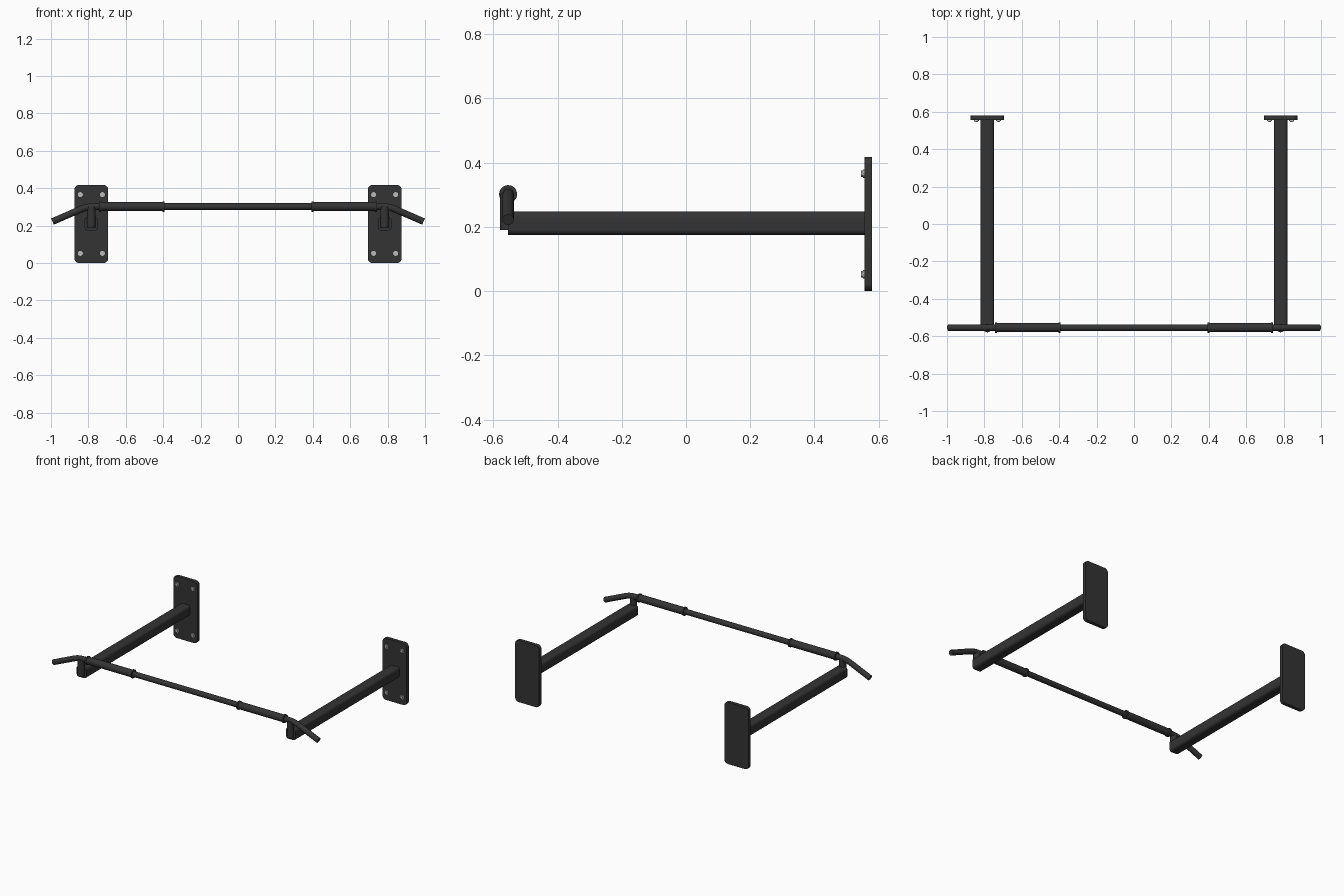
import bpy, math

if "Cube" in bpy.data.objects:
    bpy.data.objects.remove(bpy.data.objects["Cube"])


def material(name, rgb):
    m = bpy.data.materials.new(name)
    m.diffuse_color = (*rgb, 1)
    m.use_nodes = True
    m.node_tree.nodes["Principled BSDF"].inputs["Base Color"].default_value = m.diffuse_color
    return m


BLACK = material("dark coated steel", (0.034, 0.034, 0.034))
ZINC = material("light zinc", (0.5, 0.5, 0.5))


def finish(name, mat, angle=35):
    o = bpy.context.object
    o.name = name
    o.data.materials.append(mat)
    bpy.ops.object.shade_smooth_by_angle(angle=math.radians(angle))
    return o


def cylinder(name, loc, r, depth, axis, mat=BLACK, sides=32):
    rot = {"x": (0, math.pi / 2, 0), "y": (math.pi / 2, 0, 0), "z": (0, 0, 0)}[axis]
    bpy.ops.mesh.primitive_cylinder_add(vertices=sides, radius=r, depth=depth,
                                        location=loc, rotation=rot)
    return finish(name, mat)


def rounded_bar(name, loc, size, radius, segments=5):
    """Box whose four edges running along y are rounded."""
    bpy.ops.mesh.primitive_cube_add(size=1, location=loc)
    o = bpy.context.object
    o.scale = size
    bpy.ops.object.transform_apply(location=False, rotation=False, scale=True)
    weights = o.data.attributes.new("bevel_weight_edge", "FLOAT", "EDGE")
    for e in o.data.edges:
        a, b = (o.data.vertices[i].co for i in e.vertices)
        weights.data[e.index].value = 1.0 if abs(a.y - b.y) > 1e-5 else 0.0
    bev = o.modifiers.new("round_edges", "BEVEL")
    bev.limit_method = "WEIGHT"
    bev.width = radius
    bev.segments = segments
    bpy.ops.object.modifier_apply(modifier=bev.name)
    return finish(name, BLACK)


BAR_Y, BAR_Z = -0.554, 0.302

# Pull-up bar with drooping ends
half = [(0.76, 0.302), (0.79, 0.301), (0.815, 0.297), (0.84, 0.288), (0.992, 0.222)]
path = [(-x, z) for x, z in reversed(half)] + half
curve = bpy.data.curves.new("grip_bar", "CURVE")
curve.dimensions = "3D"
curve.bevel_depth = 0.018
curve.bevel_resolution = 6
curve.use_fill_caps = True
spline = curve.splines.new("POLY")
spline.points.add(len(path) - 1)
for p, (x, z) in zip(spline.points, path):
    p.co = (x, BAR_Y, z, 1)
bar = bpy.data.objects.new("grip_bar", curve)
bpy.context.collection.objects.link(bar)
bpy.ops.object.select_all(action="DESELECT")
bar.select_set(True)
bpy.context.view_layer.objects.active = bar
bpy.ops.object.convert(target="MESH")
finish("grip_bar", BLACK)

for side, s in (("left", -1), ("right", 1)):
    x = s * 0.784
    # Wall plate and support arm
    rounded_bar(f"{side}_wall_plate", (x, 0.568, 0.209), (0.18, 0.024, 0.418), 0.025)
    rounded_bar(f"{side}_arm", (x, 0.002, 0.211), (0.073, 1.114, 0.073), 0.018)

    # Short post joining the arm to the bar
    cylinder(f"{side}_post", (x, -0.557, 0.247), 0.022, 0.112, "z")

    # Foam grip with end rings
    cylinder(f"{side}_grip_sleeve", (s * 0.567, BAR_Y, BAR_Z), 0.024, 0.34, "x")
    for end, rx in (("inner", 0.398), ("outer", 0.738)):
        cylinder(f"{side}_{end}_grip_ring", (s * rx, BAR_Y, BAR_Z), 0.028, 0.01, "x")

    # Mounting bolts
    for dx in (-0.059, 0.059):
        for z in (0.052, 0.366):
            cylinder("bolt_washer", (x + dx, 0.554, z), 0.0135, 0.005, "y", ZINC, 20)
            cylinder("bolt_head", (x + dx, 0.550, z), 0.010, 0.011, "y", ZINC, 6)
